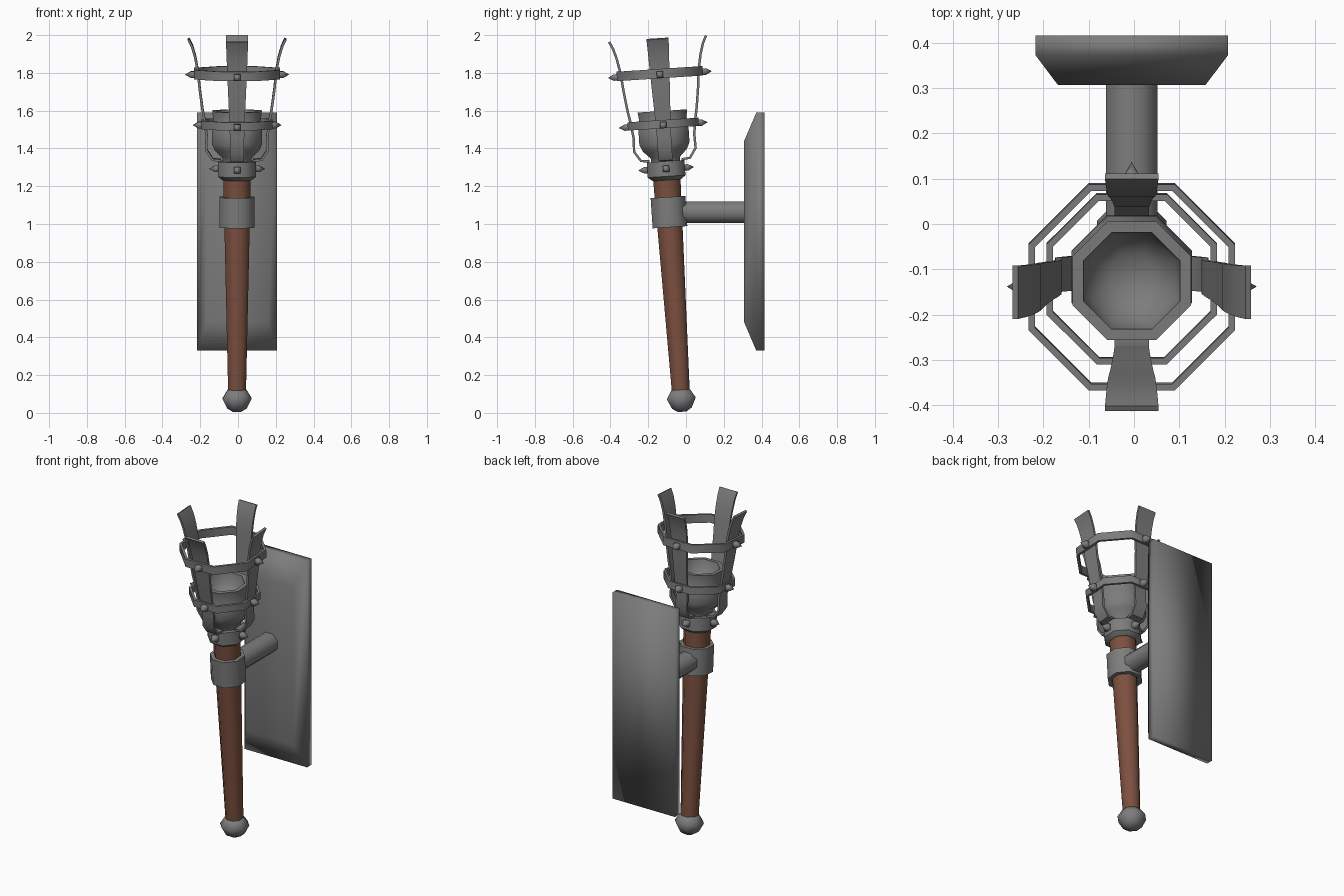
import bpy, bmesh, math
from mathutils import Matrix

if "Cube" in bpy.data.objects:
    bpy.data.objects.remove(bpy.data.objects["Cube"])

TILT = math.atan(0.066)
X0 = -0.005
AXIS = Matrix.Translation((X0, -0.02, 0)) @ Matrix.Rotation(TILT, 4, 'X')   # leaning torch axis


def material(name, colour):
    m = bpy.data.materials.new(name)
    m.diffuse_color = (*colour, 1)
    m.use_nodes = True
    m.node_tree.nodes["Principled BSDF"].inputs["Base Color"].default_value = m.diffuse_color
    return m


wood = material("wood", (0.2, 0.08, 0.05))
iron = material("dark_iron", (0.2, 0.205, 0.2))


def finish(name, bm, matrix=AXIS, angle=50, mat=iron):
    bmesh.ops.recalc_face_normals(bm, faces=bm.faces)
    me = bpy.data.meshes.new(name)
    bm.to_mesh(me)
    bm.free()
    ob = bpy.data.objects.new(name, me)
    bpy.context.collection.objects.link(ob)
    ob.matrix_world = matrix
    me.materials.append(mat)
    bpy.ops.object.select_all(action='DESELECT')
    ob.select_set(True)
    bpy.context.view_layer.objects.active = ob
    bpy.ops.object.shade_smooth_by_angle(angle=math.radians(angle))
    return ob


def lathe(name, profile, matrix=AXIS, loop=False, angle=50, mat=iron):
    """Eight-sided turned part; profile is (distance to flat, height)."""
    bm = bmesh.new()
    rows = []
    for r, z in profile:
        R = r / math.cos(math.pi / 8)
        rows.append([bm.verts.new((R * math.cos(a), R * math.sin(a), z))
                     for a in (math.pi / 8 + k * math.pi / 4 for k in range(8))])
    pairs = list(zip(rows, rows[1:])) + ([(rows[-1], rows[0])] if loop else [])
    for lo, hi in pairs:
        for k in range(8):
            n = (k + 1) % 8
            bm.faces.new((lo[k], lo[n], hi[n], hi[k]))
    if not loop:
        bm.faces.new(rows[0])
        bm.faces.new(rows[-1])
    return finish(name, bm, matrix, angle, mat)


# Handle, pommel and wall collar
lathe("handle", [(0.047, 0.10), (0.073, 1.26)], mat=wood)
lathe("pommel", [(0.022, 0.006), (0.052, 0.025), (0.077, 0.077), (0.05, 0.122), (0.046, 0.123)], angle=85)
lathe("wall_collar", [(0.07, 0.985), (0.092, 0.985), (0.092, 1.145), (0.07, 1.145)], loop=True)

# Torch head: socket band and bowl
lathe("socket", [(0.074, 1.235), (0.082, 1.24), (0.1, 1.255), (0.1, 1.335), (0.08, 1.335)])
lathe("bowl", [(0.076, 1.33), (0.078, 1.355), (0.118, 1.395), (0.133, 1.43), (0.133, 1.505), (0.123, 1.535),
               (0.131, 1.602), (0.107, 1.602), (0.096, 1.54), (0.05, 1.495)])

# Cage hoops
for name, r, s, h in (("lower_hoop", 0.188, 1.532, 0.022), ("upper_hoop", 0.228, 1.8, 0.025)):
    lathe(name, [(r - 0.014, s - h), (r, s - h), (r, s + h), (r - 0.014, s + h)], loop=True)

# Cage straps: (radius, height, half width)
STRAP = [(0.085, 1.34, 0.038), (0.13, 1.345, 0.038), (0.163, 1.395, 0.038), (0.161, 1.47, 0.038),
         (0.17, 1.54, 0.04), (0.183, 1.61, 0.043), (0.198, 1.72, 0.048), (0.207, 1.81, 0.052),
         (0.222, 1.89, 0.055), (0.238, 1.945, 0.057), (0.257, 1.985, 0.059)]
for k in range(4):
    bm = bmesh.new()
    rows = [[bm.verts.new((r, sgn * w, s)) for sgn in (-1, 1)] for r, s, w in STRAP]
    for a, b in zip(rows, rows[1:]):
        bm.faces.new((a[0], a[1], b[1], b[0]))
    ob = finish(f"cage_strap_{k}", bm, AXIS @ Matrix.Rotation(k * math.pi / 2, 4, 'Z'))
    sol = ob.modifiers.new("thickness", 'SOLIDIFY')
    sol.thickness = 0.013
    sol.offset = 0
    split = ob.modifiers.new("sharp_rims", 'EDGE_SPLIT')
    split.split_angle = math.radians(60)

# Pointed studs on the socket and both hoops
for name, r, s in (("socket_stud", 0.1, 1.295), ("lower_stud", 0.188, 1.527), ("upper_stud", 0.228, 1.795)):
    for k in range(4):
        bm = bmesh.new()
        base = [[bm.verts.new((x, y * 0.017, s + z * 0.017)) for y, z in ((-1, -1), (1, -1), (1, 1), (-1, 1))]
                for x in (r - 0.018, r + 0.017)]
        tip = bm.verts.new((r + 0.048, 0, s))
        bm.faces.new(base[0])
        for i in range(4):
            n = (i + 1) % 4
            bm.faces.new((base[0][i], base[0][n], base[1][n], base[1][i]))
            bm.faces.new((base[1][i], base[1][n], tip))
        finish(f"{name}_{k}", bm, AXIS @ Matrix.Rotation(k * math.pi / 2, 4, 'Z'), angle=95)

# Horizontal arm from the collar to the wall plate
lathe("wall_arm", [(0.057, -0.03), (0.057, 0.32)],
      Matrix.Translation((X0, 0, 1.063)) @ Matrix.Rotation(-math.pi / 2, 4, 'X'))

# Wall plate with wide front bevel: (y, half width, half height)
bm = bmesh.new()
rows = [[bm.verts.new((X0 + sx * w, y, 0.96 + sz * h)) for sx, sz in ((-1, -1), (1, -1), (1, 1), (-1, 1))]
        for y, w, h in ((0.307, 0.163, 0.478), (0.372, 0.212, 0.63), (0.416, 0.212, 0.63))]
for a, b in zip(rows, rows[1:]):
    for i in range(4):
        n = (i + 1) % 4
        bm.faces.new((a[i], a[n], b[n], b[i]))
bm.faces.new(rows[0])
bm.faces.new(rows[-1])
finish("wall_plate", bm, Matrix(), angle=100)
